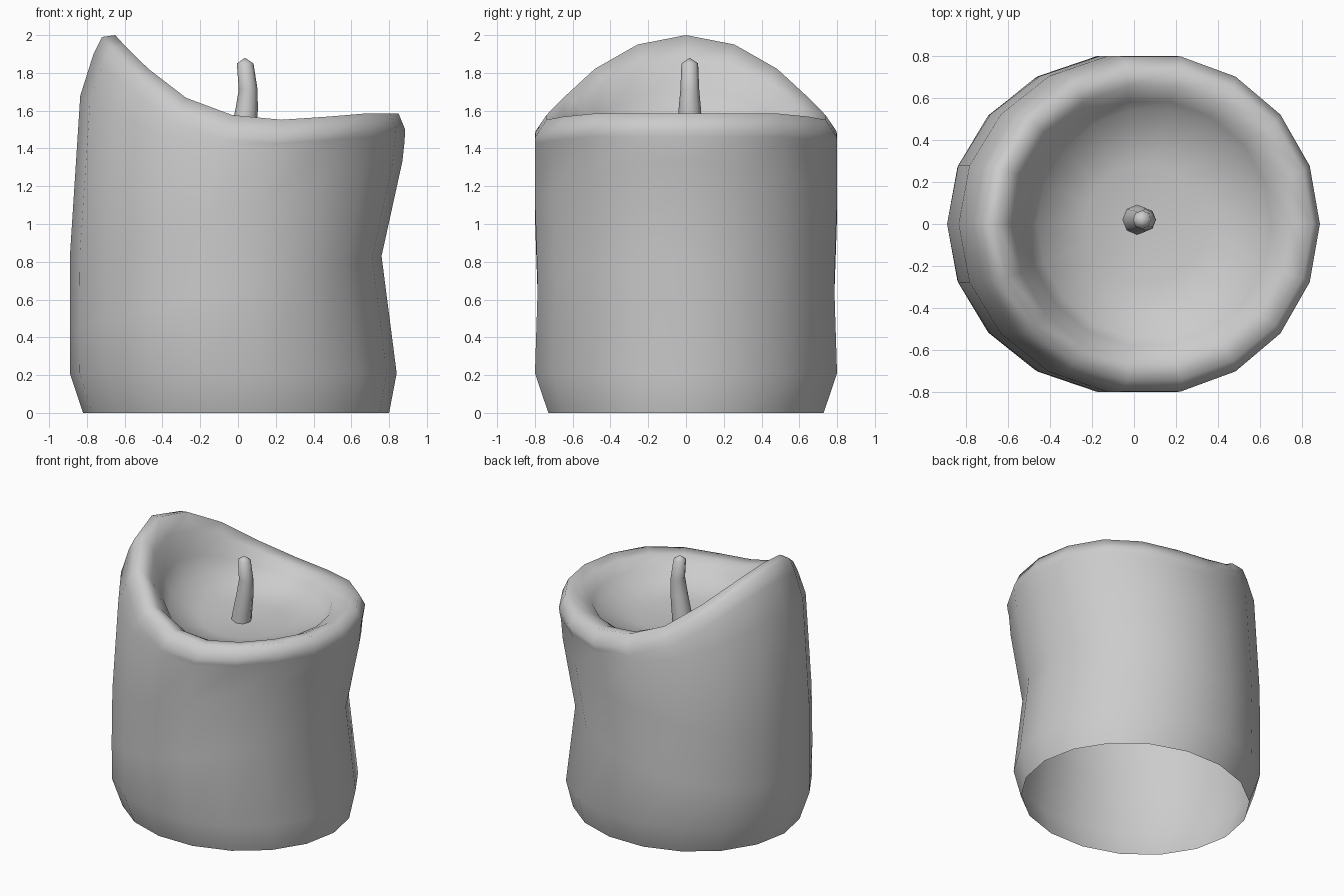
import bpy, bmesh, math

if "Cube" in bpy.data.objects:
    bpy.data.objects.remove(bpy.data.objects["Cube"])

SIDES = 18
# melt shape of the rim, every 20 degrees from the right side (0) to the left (1)
MELT = [0, 0, 0, -.04, -.08, -.02, .2, .57, .88, 1]


def skin(name, rings, tip):
    """Join rings of points with quads, open at the start and fanned to a tip."""
    bm = bmesh.new()
    loops = [[bm.verts.new(p) for p in ring] for ring in rings]
    n = len(loops[0])
    for a, b in zip(loops, loops[1:]):
        for i in range(n):
            j = (i + 1) % n
            bm.faces.new((a[i], a[j], b[j], b[i]))
    t = bm.verts.new(tip)
    for i in range(n):
        bm.faces.new((loops[-1][i], loops[-1][(i + 1) % n], t))
    me = bpy.data.meshes.new(name)
    bm.to_mesh(me)
    bm.free()
    ob = bpy.data.objects.new(name, me)
    bpy.context.collection.objects.link(ob)
    bpy.ops.object.select_all(action='DESELECT')
    ob.select_set(True)
    bpy.context.view_layer.objects.active = ob
    bpy.ops.object.shade_smooth_by_angle(angle=math.radians(85))
    return ob


def body_ring(x_right, x_left, ry, z_right, z_left, melted=True):
    """Oval ring whose height runs from right to left, evenly or along the melt shape."""
    cx, rx = (x_right + x_left) / 2, (x_right - x_left) / 2
    pts = []
    for i in range(SIDES):
        a = math.tau * i / SIDES
        w = MELT[min(i, SIDES - i)] if melted else (1 - math.cos(a)) / 2
        pts.append((cx + rx * math.cos(a), ry * math.sin(a),
                    z_right + (z_left - z_right) * w))
    return pts


# wax body, open below: dented outer wall, rounded rim, inner lip and hollow floor
profile = [
    (.80, -.82, .74, 0, 0, False),
    (.84, -.89, .812, .21, .21, False),
    (.76, -.89, .797, .83, .45, False),
    (.87, -.89, .812, 1.33, .83, False),
    (.88, -.835, .812, 1.42, 1.68),
    (.883, -.765, .812, 1.46, 1.90),
    (.885, -.72, .81, 1.50, 1.99),
    (.85, -.65, .75, 1.585, 2.0),
    (.75, -.58, .665, 1.57, 1.88),
    (.655, -.51, .59, 1.52, 1.70),
    (.61, -.46, .55, 1.455, 1.56),
    (.34, -.24, .29, 1.405, 1.44),
]
skin("wax_body", [body_ring(*p) for p in profile], tip=(.04, 0, 1.39))

# bent wick with a short pointed tip
wick = [(.01, 1.36, .072), (.025, 1.47, .068), (.045, 1.60, .06),
        (.054, 1.71, .05), (.038, 1.85, .044)]
skin("wick", [[(x + r * math.cos(math.tau * i / 8), .02 + r * math.sin(math.tau * i / 8), z)
               for i in range(8)] for x, z, r in wick], tip=(.037, .02, 1.88))
